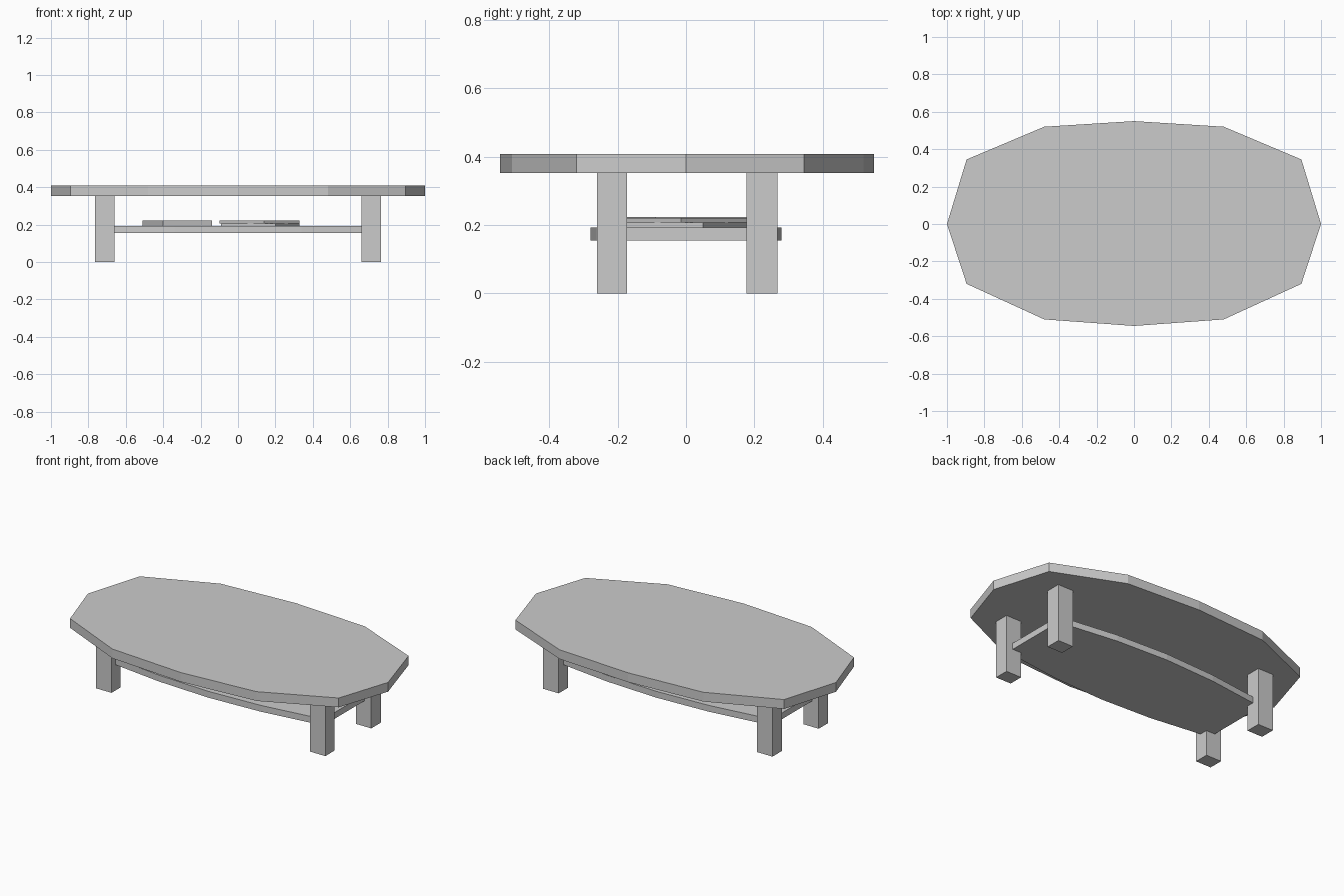
import bpy, bmesh

if "Cube" in bpy.data.objects:
    bpy.data.objects.remove(bpy.data.objects["Cube"])


def slab(name, outline, z0, z1):
    """Extrude a counter-clockwise outline between two heights."""
    bm = bmesh.new()
    base = bm.faces.new([bm.verts.new((x, y, z0)) for x, y in outline])
    ext = bmesh.ops.extrude_face_region(bm, geom=[base], use_keep_orig=True)
    for v in ext["geom"]:
        if isinstance(v, bmesh.types.BMVert):
            v.co.z = z1
    bmesh.ops.recalc_face_normals(bm, faces=bm.faces)
    mesh = bpy.data.meshes.new(name)
    bm.to_mesh(mesh)
    bm.free()
    obj = bpy.data.objects.new(name, mesh)
    bpy.context.collection.objects.link(obj)
    return obj


def mirrored(half):
    """Close a right-hand half outline (bottom to top) with its mirror in x."""
    return half + [(-x, y) for x, y in reversed(half) if x > 0]


def turned_rectangle(corner, side_a, side_b):
    """Rectangle from its front corner and two perpendicular sides."""
    (x, y), (ax, ay), (bx, by) = corner, side_a, side_b
    return [(x, y), (x + ax, y + ay), (x + ax + bx, y + ay + by), (x + bx, y + by)]


# Twelve-sided oval top
slab("table_top", mirrored([(0, -0.545), (0.48, -0.51), (0.895, -0.32), (1, 0),
                            (0.895, 0.345), (0.48, 0.52), (0, 0.55)]), 0.352, 0.408)

# Lower shelf with bowed long edges and straight ends
slab("shelf", mirrored([(0, -0.28), (0.34, -0.264), (0.72, -0.215),
                        (0.72, 0.215), (0.34, 0.264), (0, 0.28)]), 0.155, 0.193)

# Four square legs
for side, sx in (("left", -1), ("right", 1)):
    for end, y0, y1 in (("front", -0.26, -0.172), ("back", 0.177, 0.268)):
        xs = sorted((sx * 0.661, sx * 0.764))
        slab(f"{end}_{side}_leg",
             [(xs[0], y0), (xs[1], y0), (xs[1], y1), (xs[0], y1)], 0, 0.352)

# Thick book on the left, two thin magazines stacked on the right
slab("book", turned_rectangle((-0.40, -0.19), (0.26, 0.10), (-0.11, 0.286)), 0.193, 0.223)
slab("lower_magazine", turned_rectangle((0.20, -0.19), (0.13, 0.24), (-0.29, 0.157)), 0.193, 0.207)
slab("upper_magazine", turned_rectangle((0.14, -0.195), (0.19, 0.18), (-0.24, 0.253)), 0.207, 0.221)
